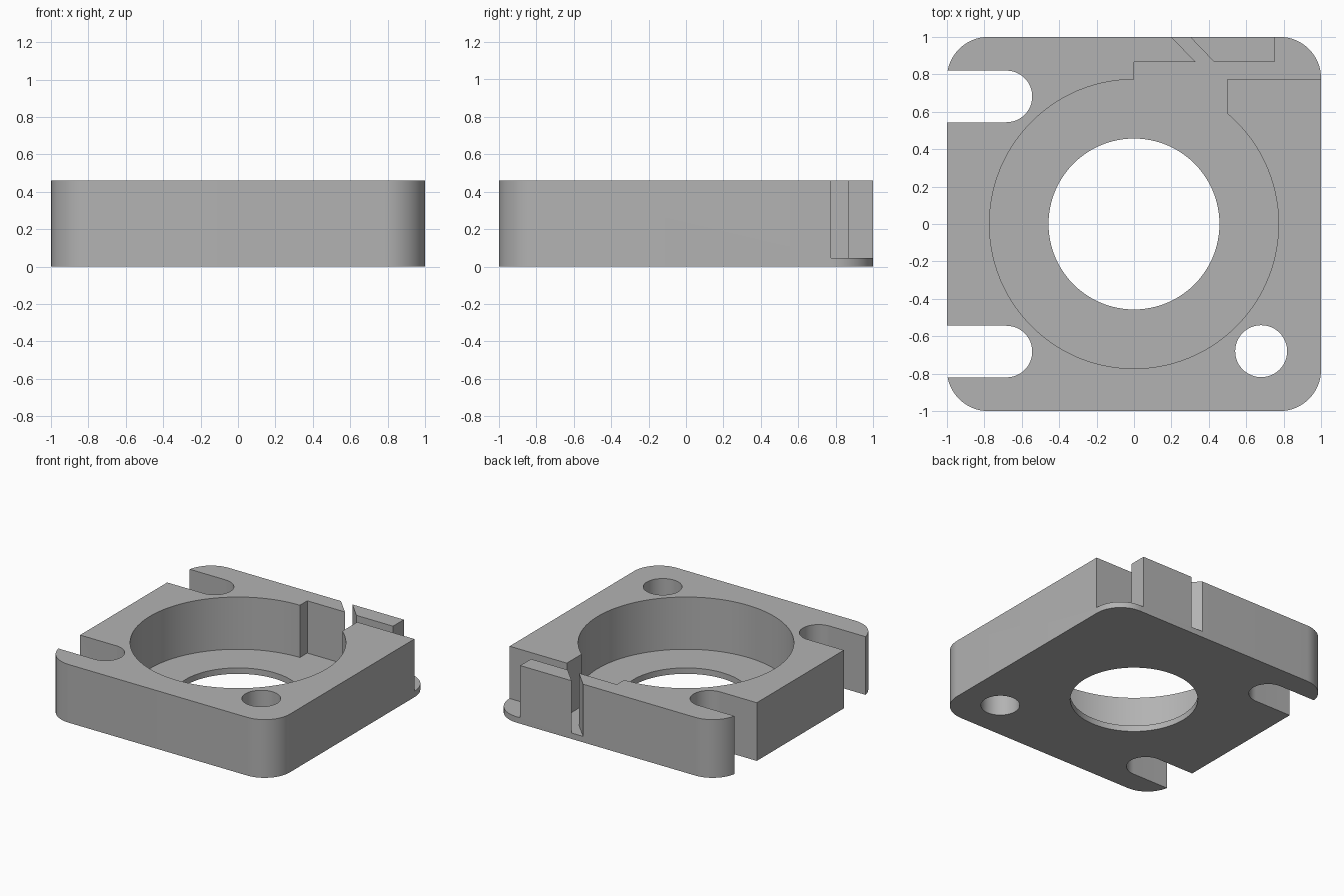
import bpy, bmesh, math

if "Cube" in bpy.data.objects:
    bpy.data.objects.remove(bpy.data.objects["Cube"])

HEIGHT, FLOOR = 0.46, 0.047
grey = bpy.data.materials.new("light grey")
grey.diffuse_color = (0.45, 0.45, 0.45, 1)
grey.use_nodes = True
grey.node_tree.nodes["Principled BSDF"].inputs["Base Color"].default_value = grey.diffuse_color


def arc(cx, cy, r, a0, a1, n):
    """Points on an arc, angles in degrees."""
    return [(cx + r * math.cos(math.radians(a0 + (a1 - a0) * i / n)),
             cy + r * math.sin(math.radians(a0 + (a1 - a0) * i / n)))
            for i in range(n + 1)]


def prism(name, outline, z0, z1):
    """Extrude a counter-clockwise outline from z0 to z1."""
    bm = bmesh.new()
    face = bm.faces.new([bm.verts.new((x, y, z0)) for x, y in outline])
    top = bmesh.ops.extrude_face_region(bm, geom=[face])["geom"]
    verts = [v for v in top if isinstance(v, bmesh.types.BMVert)]
    bmesh.ops.translate(bm, vec=(0, 0, z1 - z0), verts=verts)
    bmesh.ops.recalc_face_normals(bm, faces=bm.faces)
    mesh = bpy.data.meshes.new(name)
    bm.to_mesh(mesh)
    bm.free()
    mesh.materials.append(grey)
    obj = bpy.data.objects.new(name, mesh)
    bpy.context.collection.objects.link(obj)
    return obj


# Square housing with rounded corners
R = 0.22
C = 1 - R
outline = []
for cx, cy, a in ((C, C, 0), (-C, C, 90), (-C, -C, 180), (C, -C, 270)):
    outline += arc(cx, cy, R, a, a + 90, 16)
housing = prism("housing", outline, 0, HEIGHT)

# Round pocket joined to the side channel, leaving a clip block at the back
P = 0.773
end = math.degrees(math.acos(0.5 / P))
pocket = arc(0, 0, P, 90, 360 + end, 96)
pocket += [(0.5, 0.775), (1.1, 0.775), (1.1, 1.1), (0.75, 1.1), (0.75, 0.865),
           (0.43, 0.865), (0.204, 1.1), (0.104, 1.1), (0.33, 0.865), (0, 0.865)]
cutters = [prism("pocket_cutter", pocket, FLOOR, 1)]

# Centre bore and single screw hole
for name, x, y, r, n in (("bore_cutter", 0, 0, 0.457, 96),
                         ("screw_hole_cutter", 0.68, -0.68, 0.139, 48)):
    cutters.append(prism(name, arc(x, y, r, 0, 360, n)[:-1], -1, 1))

# Open screw slots on the left side
for y in (-0.682, 0.682):
    slot = arc(-0.682, y, 0.138, -90, 90, 24) + [(-1.2, y + 0.138), (-1.2, y - 0.138)]
    cutters.append(prism("slot_cutter", slot, -1, 1))

# Cut everything and clean up
bpy.context.view_layer.objects.active = housing
housing.select_set(True)
for cutter in cutters:
    cutter.hide_render = True
    mod = housing.modifiers.new("cut", 'BOOLEAN')
    mod.operation = 'DIFFERENCE'
    mod.solver = 'EXACT'
    mod.object = cutter
    bpy.ops.object.modifier_apply(modifier=mod.name)
    bpy.data.objects.remove(cutter)
bpy.ops.object.shade_smooth_by_angle(angle=math.radians(30))
